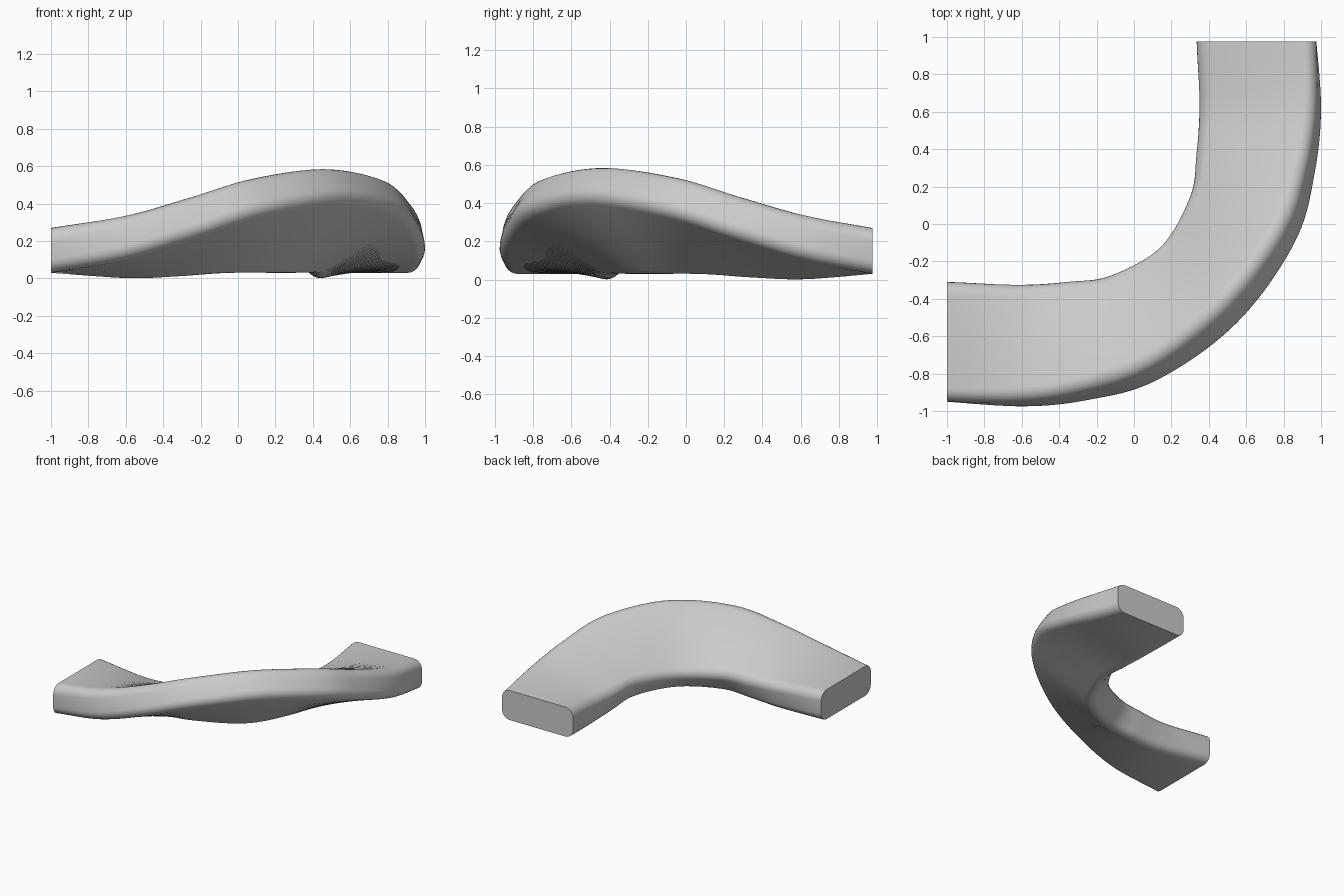
import bpy, bmesh
from math import sin, cos, pi, radians

if "Cube" in bpy.data.objects:
    bpy.data.objects.remove(bpy.data.objects["Cube"])

# Path stations of one arm: x, y, z of the centre, heading and bank angle in degrees
ARM = [
    (-1.00, -0.630, 0.150, 0, 0),
    (-0.60, -0.650, 0.169, 1, 11),
    (-0.30, -0.625, 0.220, 10, 22),
    (0.00, -0.555, 0.280, 24, 34),
]
APEX = (0.347, -0.325, 0.307, 45, 43)

# The second arm mirrors the first across the diagonal and is slightly shorter
other = [(0.025 - y, 0.025 - x, z, 90 - h, b) for x, y, z, h, b in reversed(ARM)]
other[-1] = (other[-1][0], 0.975) + other[-1][2:]
STATIONS = ARM + [APEX] + other


def spline(points, steps):
    """Catmull-Rom interpolation through all stations."""
    ext = [tuple(2 * a - b for a, b in zip(points[0], points[1]))] + points
    ext.append(tuple(2 * a - b for a, b in zip(points[-1], points[-2])))
    out = []
    for i in range(1, len(ext) - 2):
        for s in range(steps):
            t = s / steps
            out.append(tuple(
                0.5 * (2 * b + (c - a) * t + (2 * a - 5 * b + 4 * c - d) * t ** 2
                       + (3 * b - a - 3 * c + d) * t ** 3)
                for a, b, c, d in zip(*ext[i - 1:i + 3])))
    return out + [points[-1]]


def rounded_rect(w, h, r, n):
    """Closed rounded rectangle profile."""
    pts = []
    for k, (sx, sy) in enumerate([(1, 1), (-1, 1), (-1, -1), (1, -1)]):
        for i in range(n + 1):
            a = pi / 2 * (k + i / n)
            pts.append((sx * (w / 2 - r) + r * cos(a), sy * (h / 2 - r) + r * sin(a)))
    return pts


# Banked curve: sweep the profile along the path, tilting it in the bend
profile = rounded_rect(0.64, 0.24, 0.07, 6)
bm = bmesh.new()
rings = []
for x, y, z, head, bank in spline(STATIONS, 10):
    h, b = radians(head), radians(bank)
    ring = []
    for u, v in profile:
        out = u * cos(b) - v * sin(b)
        ring.append(bm.verts.new((x + sin(h) * out, y - cos(h) * out,
                                  z + u * sin(b) + v * cos(b))))
    rings.append(ring)
n = len(profile)
for r0, r1 in zip(rings, rings[1:]):
    for i in range(n):
        j = (i + 1) % n
        bm.faces.new((r0[i], r0[j], r1[j], r1[i]))

# Flat end caps
bm.faces.new(rings[0])
bm.faces.new(rings[-1])
bmesh.ops.recalc_face_normals(bm, faces=bm.faces)

mesh = bpy.data.meshes.new("banked_curve")
bm.to_mesh(mesh)
bm.free()
curve = bpy.data.objects.new("banked_curve", mesh)
bpy.context.collection.objects.link(curve)
bpy.context.view_layer.objects.active = curve
curve.select_set(True)
bpy.ops.object.shade_smooth_by_angle(angle=radians(35))
